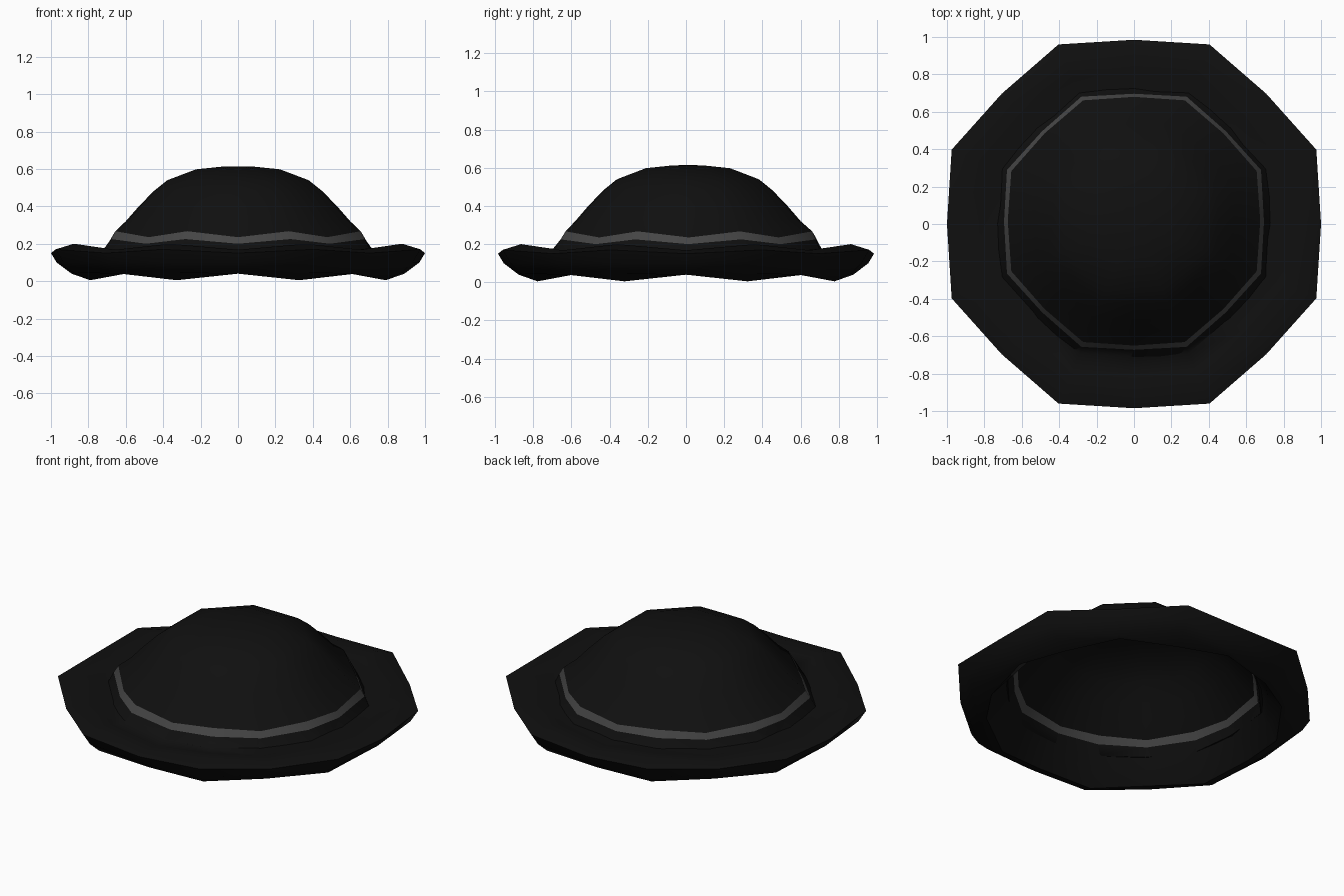
import bpy, bmesh
from math import sin, cos, pi, radians

SIDES = 16

cube = bpy.data.objects.get("Cube")
if cube:
    bpy.data.objects.remove(cube)


def make_material(name, value):
    mat = bpy.data.materials.new(name)
    mat.use_nodes = True
    colour = (value, value, value, 1)
    mat.diffuse_color = colour
    bsdf = next(n for n in mat.node_tree.nodes if n.type == 'BSDF_PRINCIPLED')
    bsdf.inputs["Base Color"].default_value = colour
    bsdf.inputs["Roughness"].default_value = 0.9
    return mat


def lathe(name, rings, mat, apex=None):
    """Turn rings of (even radius, even z, odd radius, odd z, y shift) into a wavy shell."""
    bm = bmesh.new()
    loops = []
    for even_r, even_z, odd_r, odd_z, shift in rings:
        loop = []
        for i in range(SIDES):
            a = 2 * pi * i / SIDES
            r, z = (odd_r, odd_z) if i % 2 else (even_r, even_z)
            loop.append(bm.verts.new((r * cos(a), 0.985 * r * sin(a) + shift, z)))
        loops.append(loop)
    for upper, lower in zip(loops, loops[1:]):
        for i in range(SIDES):
            j = (i + 1) % SIDES
            bm.faces.new((upper[i], lower[i], lower[j], upper[j]))
    if apex:
        tip = bm.verts.new((0, 0.01, apex))
        for i in range(SIDES):
            bm.faces.new((tip, loops[0][i], loops[0][(i + 1) % SIDES]))
    mesh = bpy.data.meshes.new(name)
    bm.to_mesh(mesh)
    bm.free()
    mesh.materials.append(mat)
    obj = bpy.data.objects.new(name, mesh)
    bpy.context.collection.objects.link(obj)
    bpy.ops.object.select_all(action='DESELECT')
    obj.select_set(True)
    bpy.context.view_layer.objects.active = obj
    bpy.ops.object.shade_smooth_by_angle(angle=radians(60))
    return obj


black = make_material("black felt", 0.005)
grey = make_material("grey ribbon", 0.06)

# Edges shared by neighbouring parts
band_top = (0.675, 0.235, 0.71, 0.267, 0.015)
band_bottom = (0.695, 0.20, 0.735, 0.225, 0.012)

# Domed crown
dome = [(0.08, 0.612), (0.23, 0.595), (0.38, 0.538), (0.45, 0.482),
        (0.53, 0.40), (0.60, 0.32)]
crown_rings = [(r, z, r * 1.055, z + 0.012 * r, 0.01) for r, z in dome]
lathe("crown", crown_rings + [band_top], black, apex=0.614)

# Ribbon around the crown
lathe("ribbon_band", [band_top, band_bottom], grey)

# Rolled brim: over the top, round the rim and back up inside to the ribbon
lathe("brim", [
    band_bottom,
    (0.72, 0.155, 0.76, 0.168, 0),
    (0.82, 0.15, 0.86, 0.185, 0),
    (0.93, 0.168, 0.95, 0.20, 0),
    (1.0, 0.15, 1.055, 0.17, 0),
    (0.97, 0.10, 1.01, 0.10, 0),
    (0.89, 0.04, 0.95, 0.045, 0),
    (0.85, 0.04, 0.855, 0.005, 0),
    (0.77, 0.10, 0.80, 0.09, 0),
    band_bottom,
], black)
